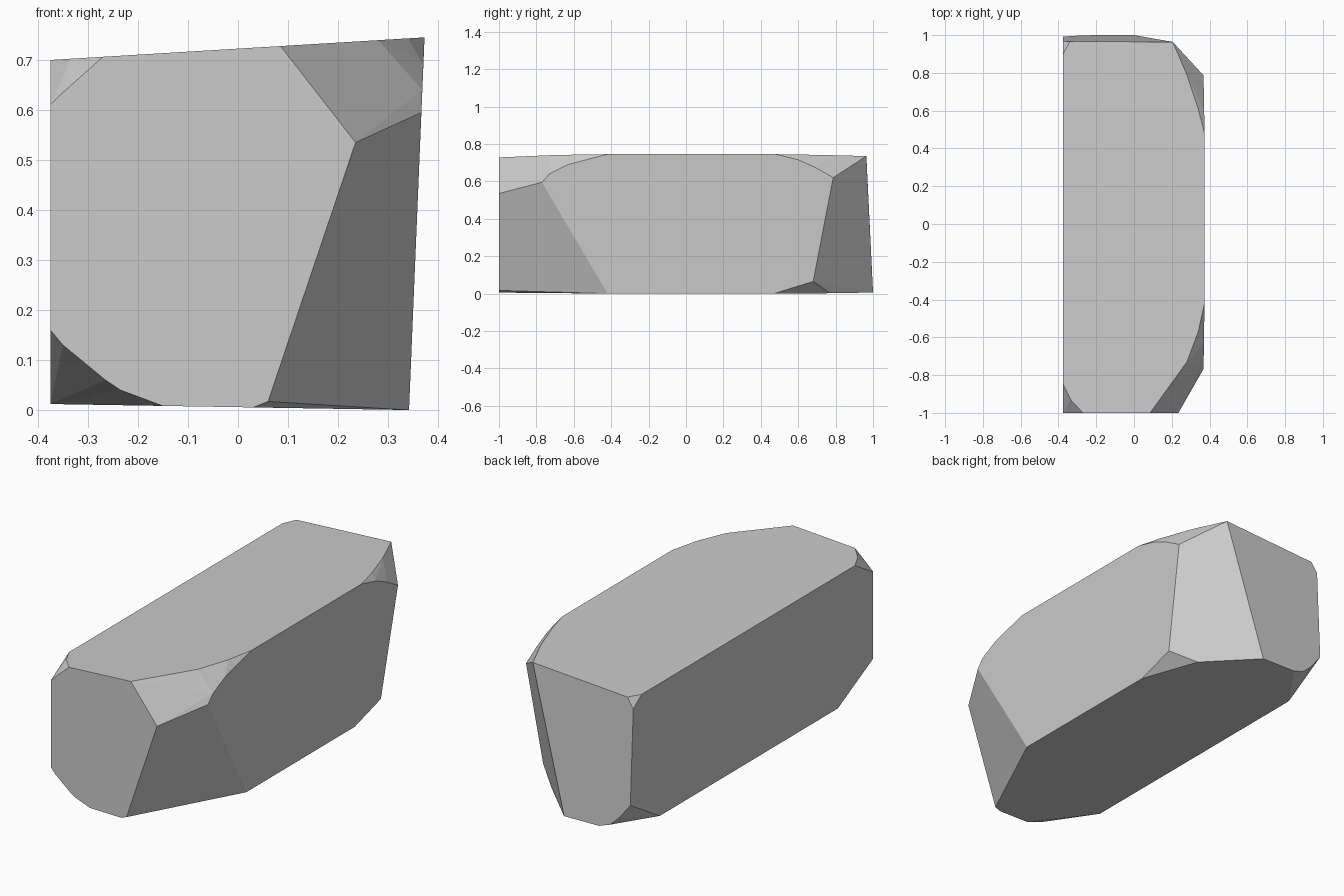
import bpy, bmesh, math

if "Cube" in bpy.data.objects:
    bpy.data.objects.remove(bpy.data.objects["Cube"])

# Main sides of the block, each a gently tilted plane
def top(x, y):
    return (x, y, 0.70 + 0.0604 * (x + 0.375))

def bottom(x, y):
    return (x, y, 0.012 - 0.0167 * (x + 0.375))

def right(y, z):
    return (0.342 + 0.0415 * z, y, z)

def left(y, z):
    return (-0.375, y, z)

def front(x, z):
    return (x, -1.0, z)

def back(x, z):
    return (x, 1.0 - 0.049 * z, z)

# Chipped outline of every side
outlines = [
    (top, [(-0.375, -0.85), (-0.335, -0.93), (-0.27, -1), (0.085, -1),
           (0.28, -0.73), (0.34, -0.57), (0.373, -0.42), (0.373, 0.48),
           (0.34, 0.61), (0.28, 0.79), (0.205, 0.964), (-0.34, 0.966),
           (-0.375, 0.90)]),
    (bottom, [(-0.375, -0.71), (-0.15, -1), (0.03, -1), (0.342, -0.42),
              (0.342, 0.47), (0.233, 0.77), (0.0, 1), (-0.20, 1),
              (-0.375, 0.75)]),
    (right, [(-0.77, 0.595), (-0.73, 0.64), (-0.63, 0.69), (0.60, 0.715),
             (0.69, 0.675), (0.787, 0.62), (0.68, 0.065)]),
    (front, [(-0.35, 0.635), (0.235, 0.535), (0.06, 0.017), (-0.235, 0.04),
             (-0.265, 0.06), (-0.35, 0.13)]),
    (left, [(-1, 0.61), (-1, 0.16)]),
    (back, [(-0.375, 0.65), (-0.375, 0.158), (-0.31, 0.075), (-0.26, 0.03)]),
]

# Faceted stone block wrapped around the outlines
bm = bmesh.new()
for side, outline in outlines:
    for a, b in outline:
        bm.verts.new(side(a, b))
hull = bmesh.ops.convex_hull(bm, input=bm.verts)
spare = {v for v in hull["geom_interior"] if isinstance(v, bmesh.types.BMVert)}
bmesh.ops.delete(bm, geom=list(spare), context="VERTS")
bmesh.ops.dissolve_limit(bm, angle_limit=math.radians(2), verts=bm.verts, edges=bm.edges)
bmesh.ops.recalc_face_normals(bm, faces=bm.faces)

mesh = bpy.data.meshes.new("stone_block")
bm.to_mesh(mesh)
bm.free()
block = bpy.data.objects.new("stone_block", mesh)
bpy.context.collection.objects.link(block)
